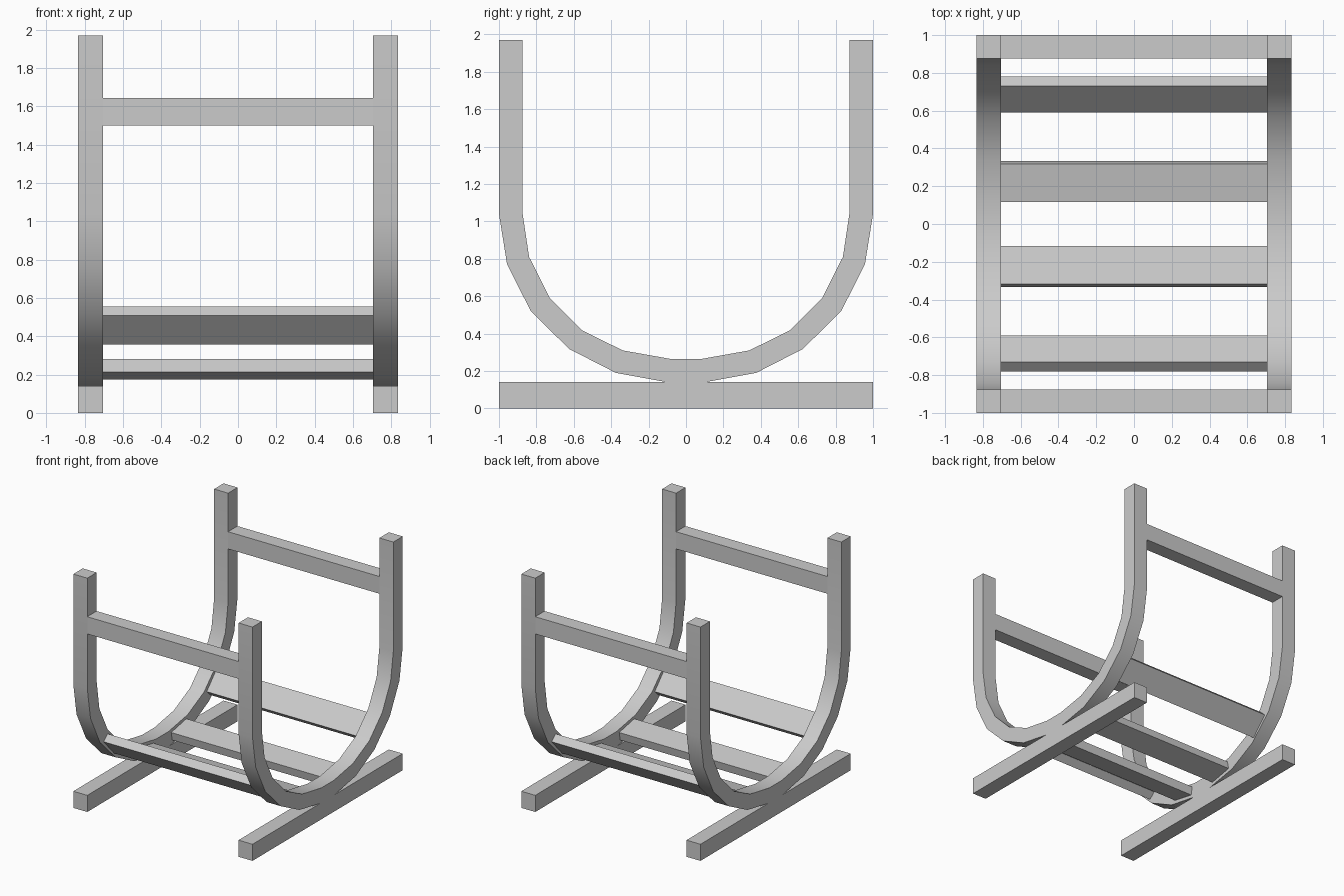
import bpy
import bmesh
from math import radians

cube = bpy.data.objects.get("Cube")
if cube:
    bpy.data.objects.remove(cube, do_unlink=True)

INNER_X, OUTER_X = 0.705, 0.835
BEAM_X = (INNER_X + OUTER_X) / 2
BEAM_W = OUTER_X - INNER_X

grey = bpy.data.materials.new("plain grey")
grey.use_nodes = True
grey.diffuse_color = (0.6, 0.6, 0.6, 1)
grey.node_tree.nodes["Principled BSDF"].inputs["Base Color"].default_value = grey.diffuse_color


def add_object(name, bm):
    bmesh.ops.recalc_face_normals(bm, faces=bm.faces)
    mesh = bpy.data.meshes.new(name)
    bm.to_mesh(mesh)
    bm.free()
    mesh.materials.append(grey)
    obj = bpy.data.objects.new(name, mesh)
    bpy.context.collection.objects.link(obj)
    return obj


def box(name, size, centre, tilt=0):
    bm = bmesh.new()
    bmesh.ops.create_cube(bm, size=1)
    bmesh.ops.scale(bm, vec=size, verts=bm.verts)
    obj = add_object(name, bm)
    obj.location = centre
    obj.rotation_euler.x = radians(tilt)


# Front half of the U-shaped frame: (outer y, outer z, inner y, inner z)
HALF = [
    (-1.0, 1.97, -0.875, 1.97),
    (-1.0, 1.04, -0.875, 1.05),
    (-0.957, 0.772, -0.839, 0.81),
    (-0.83, 0.52, -0.728, 0.59),
    (-0.625, 0.318, -0.555, 0.417),
    (-0.375, 0.19, -0.338, 0.31),
    (-0.10, 0.14, -0.085, 0.265),
]
STATIONS = HALF + [(-a, b, -c, d) for a, b, c, d in reversed(HALF)]


def u_frame(name, x):
    bm = bmesh.new()
    rings = []
    for oy, oz, iy, iz in STATIONS:
        x0, x1 = x - BEAM_W / 2, x + BEAM_W / 2
        corners = [(x0, oy, oz), (x1, oy, oz), (x1, iy, iz), (x0, iy, iz)]
        rings.append([bm.verts.new(c) for c in corners])
    for a, b in zip(rings, rings[1:]):
        for i in range(4):
            j = (i + 1) % 4
            bm.faces.new((a[i], a[j], b[j], b[i]))
    bm.faces.new(rings[0])
    bm.faces.new(rings[-1])
    obj = add_object(name, bm)
    bpy.ops.object.select_all(action="DESELECT")
    obj.select_set(True)
    bpy.context.view_layer.objects.active = obj
    bpy.ops.object.shade_smooth_by_angle(angle=radians(30))


# Side frames and the feet they rest on
for side, s in (("right", -1), ("left", 1)):
    u_frame(side + "_frame", s * BEAM_X)
    box(side + "_foot", (BEAM_W, 2, 0.14), (s * BEAM_X, 0, 0.07))

# Cross rails and tilted slats, front and back
for end, s in (("front", -1), ("back", 1)):
    box(end + "_rail", (2 * INNER_X, 0.125, 0.145), (0, s * 0.9375, 1.5725))
    box(end + "_upper_slat", (2 * INNER_X, 0.205, 0.07), (0, s * 0.686, 0.457), s * 47)
    box(end + "_lower_slat", (2 * INNER_X, 0.205, 0.07), (0, s * 0.225, 0.228), s * 11)
